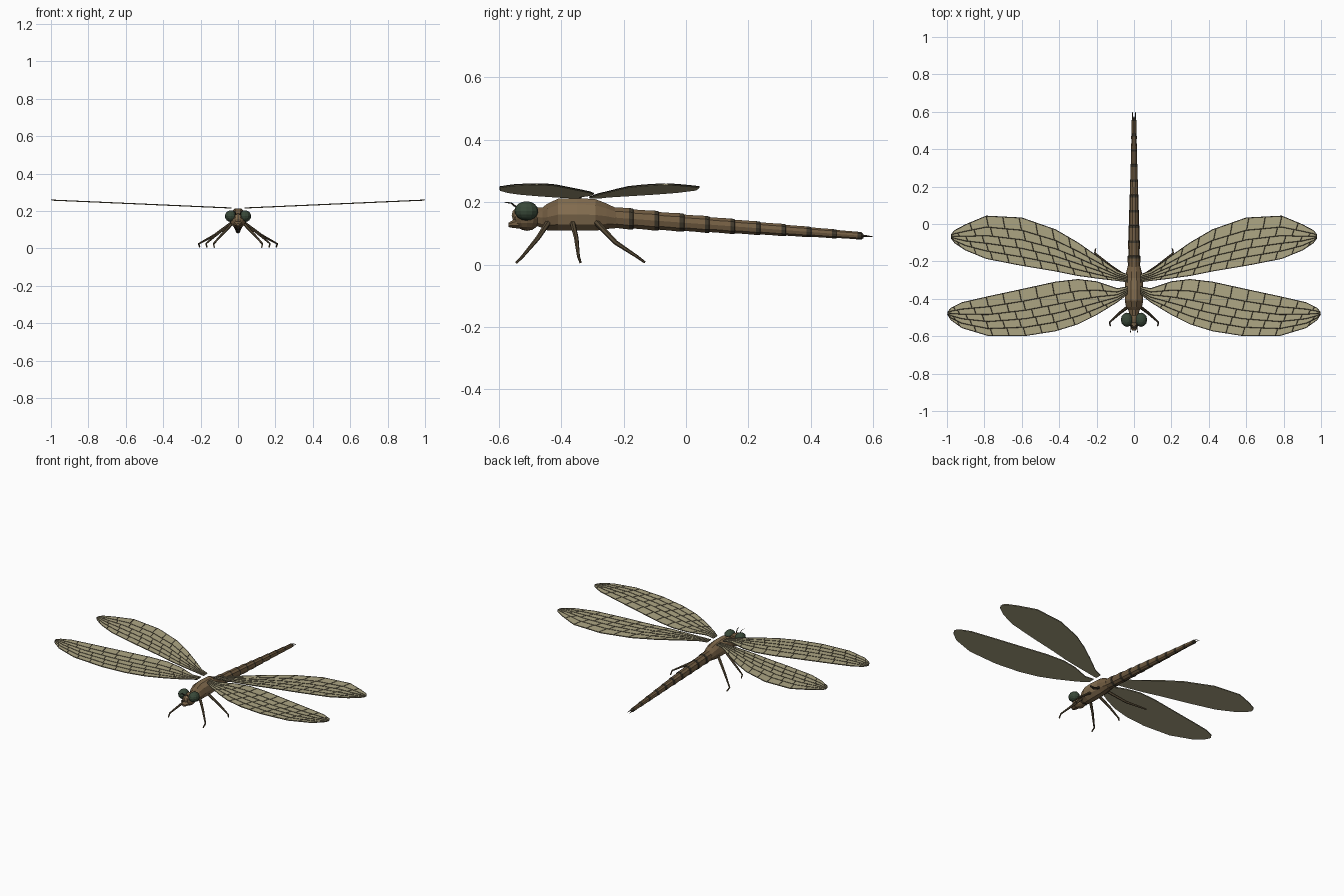
import bpy, bmesh
from math import sin, cos, pi

if "Cube" in bpy.data.objects:
    bpy.data.objects.remove(bpy.data.objects["Cube"])


def mat(name, r, g, b):
    m = bpy.data.materials.new(name)
    m.diffuse_color = (r, g, b, 1)
    m.use_nodes = True
    m.node_tree.nodes["Principled BSDF"].inputs["Base Color"].default_value = m.diffuse_color
    return m


BROWN = mat("brown", 0.17, 0.11, 0.055)
TAN = mat("tan", 0.23, 0.155, 0.08)
DARK = mat("dark", 0.05, 0.04, 0.025)
LEG = mat("leg", 0.09, 0.065, 0.035)
EYE = mat("eye_green", 0.04, 0.065, 0.04)
WING = mat("wing_khaki", 0.42, 0.38, 0.23)


def finish(name, bm, mats):
    bmesh.ops.recalc_face_normals(bm, faces=bm.faces[:])
    me = bpy.data.meshes.new(name)
    bm.to_mesh(me)
    bm.free()
    for m in mats:
        me.materials.append(m)
    ob = bpy.data.objects.new(name, me)
    bpy.context.collection.objects.link(ob)
    return ob


def loft(name, rings, mats, sides=10):
    """rings: (y, z centre, x radius, z radius, material index of the next band)"""
    bm = bmesh.new()
    loops = [[bm.verts.new((rx * sin(2 * pi * (i + .5) / sides), y, zc + rz * cos(2 * pi * (i + .5) / sides)))
              for i in range(sides)] for y, zc, rx, rz, _ in rings]
    for a, b, r in zip(loops, loops[1:], rings):
        for i in range(sides):
            j = (i + 1) % sides
            bm.faces.new((a[i], a[j], b[j], b[i])).material_index = r[4]
    bm.faces.new(loops[0])
    bm.faces.new(loops[-1])
    return finish(name, bm, mats)


def ball(name, loc, scale, m, seg=12, rings=8):
    bm = bmesh.new()
    bmesh.ops.create_uvsphere(bm, u_segments=seg, v_segments=rings, radius=1)
    for v in bm.verts:
        v.co = [c * s + l for c, s, l in zip(v.co, scale, loc)]
    return finish(name, bm, [m])


def tubes(name, paths, radius, m, res=0):
    """paths: lists of (x, y, z, radius factor)"""
    cu = bpy.data.curves.new(name, 'CURVE')
    cu.dimensions = '3D'
    cu.bevel_depth = radius
    cu.bevel_resolution = res
    cu.use_fill_caps = True
    for path in paths:
        sp = cu.splines.new('POLY')
        sp.use_smooth = False
        sp.points.add(len(path) - 1)
        for p, (x, y, z, r) in zip(sp.points, path):
            p.co = (x, y, z, 1)
            p.radius = r
    cu.materials.append(m)
    ob = bpy.data.objects.new(name, cu)
    bpy.context.collection.objects.link(ob)
    return ob


# Thorax and neck
loft("thorax", [(-.49, .155, .022, .028, 0), (-.46, .15, .03, .035, 0), (-.445, .152, .042, .045, 0),
                (-.41, .16, .049, .054, 1), (-.35, .161, .05, .055, 1), (-.29, .159, .047, .053, 0),
                (-.255, .155, .041, .043, 0), (-.225, .149, .034, .034, 0)], [BROWN, TAN])

# Abdomen: ten flared segments with dark joints
rings, n, y0, y1 = [], 10, -.25, .565
for k in range(n):
    for f, flare, mi in ((0, .93, 0), (.45, .97, 0), (.82, 1.04, 1), (.98, 1.02, 1)):
        t = (k + f) / n
        r = (.037 - .025 * t) * flare
        rings.append((y0 + (y1 - y0) * t, .152 - .06 * t, r * .95, r, mi))
rings.append((.57, .091, .006, .006, 1))
loft("abdomen", rings, [BROWN, DARK])

# Head
ball("head", (0, -.51, .148), (.042, .042, .04), BROWN)
ball("forehead", (0, -.535, .158), (.022, .024, .026), TAN, 8, 6)
loft("mouth", [(-.57, .127, .009, .007, 0), (-.555, .13, .02, .014, 0), (-.52, .135, .028, .022, 0)], [BROWN], 8)

# Wing stations: (x, leading y, trailing y)
FORE = [(.035, -.375, -.335), (.09, -.418, -.345), (.2, -.485, -.308), (.3, -.535, -.296), (.42, -.572, -.31),
        (.58, -.597, -.345), (.78, -.597, -.388), (.92, -.555, -.42), (.98, -.512, -.45), (.998, -.482, -.474)]
HIND = [(.035, -.31, -.27), (.09, -.303, -.25), (.2, -.29, -.17), (.3, -.276, -.1), (.42, -.252, -.03),
        (.6, -.222, .033), (.79, -.185, .043), (.9, -.14, -.003), (.96, -.1, -.035), (.978, -.075, -.057)]


def chord(st, x, t):
    for (xa, la, ta), (xb, lb, tb) in zip(st, st[1:]):
        if x <= xb:
            f = (x - xa) / (xb - xa)
            return (la + (lb - la) * f) * (1 - t) + (ta + (tb - ta) * f) * t
    return st[-1][1] * (1 - t) + st[-1][2] * t


def wing_z(x):
    return .213 + .044 * x


def wing(name, st, s):
    bm = bmesh.new()
    outline = [(x, l) for x, l, _ in st] + [(x, t) for x, _, t in reversed(st)]
    low = [bm.verts.new((s * x, y, wing_z(x) - .002)) for x, y in outline]
    top = [bm.verts.new((s * x, y, wing_z(x) + .002)) for x, y in outline]
    bm.faces.new(low)
    bm.faces.new(top)
    for i in range(len(low)):
        j = (i + 1) % len(low)
        bm.faces.new((low[i], low[j], top[j], top[i]))
    finish(name, bm, [WING])
    # Veins lie on the upper side: long ones, then staggered cross veins
    def pt(x, t):
        return (s * x, chord(st, x, t), wing_z(x) + .0022, 1)
    tip = st[-1][0]
    ts = [0, .18, .36, .54, .74, 1]
    paths = [[pt(x, t) for x, _, _ in st] for t in ts]
    for b, (ta, tb) in enumerate(zip(ts, ts[1:])):
        for k in range(10):
            x = .14 + k * .088 + .022 * (b % 3)
            if x < tip - .03:
                paths.append([pt(x, ta), pt(x + .012, tb)])
    tubes(name + "_veins", paths, .0016, DARK)


# Leg joints for the right side: hip, knee, ankle, toe
LEGS = {"front": [(.028, -.44, .138), (.075, -.475, .085), (.13, -.525, .025), (.127, -.545, .005)],
        "middle": [(.03, -.365, .138), (.1, -.352, .085), (.17, -.345, .026), (.167, -.338, .005)],
        "hind": [(.03, -.29, .138), (.125, -.225, .07), (.21, -.155, .024), (.205, -.132, .007)]}

for side, s in (("right", 1), ("left", -1)):
    ball(side + "_eye", (s * .038, -.512, .172), (.032, .038, .031), EYE)
    wing(side + "_fore_wing", FORE, s)
    wing(side + "_hind_wing", HIND, s)
    for leg, pts in LEGS.items():
        path = [(s * x, y, z, r) for (x, y, z), r in zip(pts, (1.25, 1, .65, .5))]
        tubes(f"{side}_{leg}_leg", [path], .0075, LEG, 1)
    tubes(side + "_antenna", [[(s * .012, -.54, .18, 1.2), (s * .016, -.56, .197, .8), (s * .02, -.582, .2, .4)]],
          .003, DARK)
    tubes(side + "_tail_clasper", [[(s * .004, .56, .091, 1.3), (s * .009, .58, .091, 1), (s * .008, .6, .089, .4)]],
          .003, DARK)
